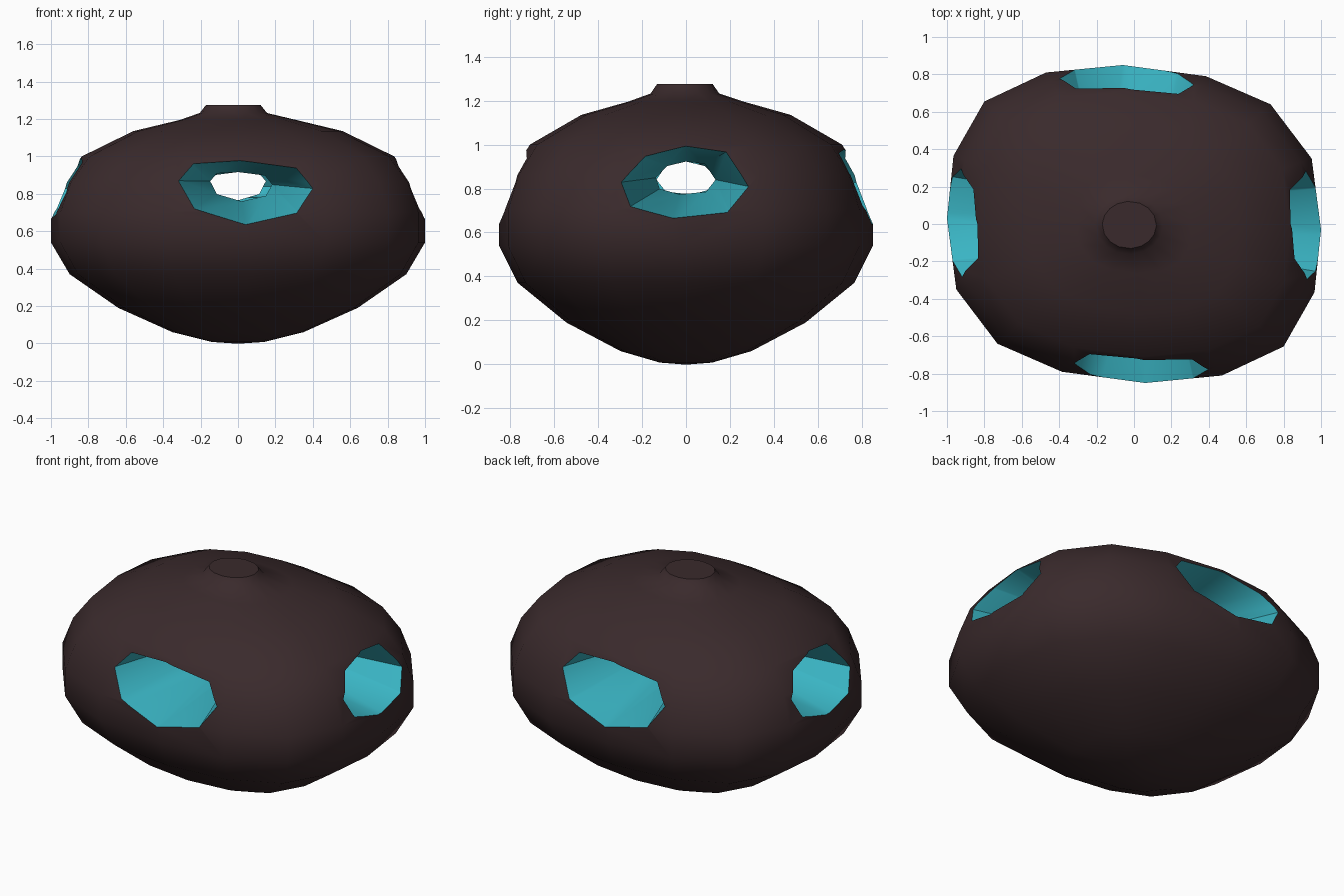
import bpy, bmesh, math
from mathutils import Matrix

if "Cube" in bpy.data.objects:
    bpy.data.objects.remove(bpy.data.objects["Cube"])


def material(name, rgb):
    m = bpy.data.materials.new(name)
    m.diffuse_color = (*rgb, 1)
    m.use_nodes = True
    m.node_tree.nodes["Principled BSDF"].inputs["Base Color"].default_value = m.diffuse_color
    return m


MATS = [material("dark_shell", (0.042, 0.023, 0.025)),
        material("teal_lining", (0.042, 0.46, 0.55))]


def loft(name, rings, mat_index):
    """Closed skin through equal-sized rings of points."""
    bm = bmesh.new()
    loops = [[bm.verts.new(p) for p in r] for r in rings]
    n = len(rings[0])
    for a, b in zip(loops, loops[1:]):
        for i in range(n):
            j = (i + 1) % n
            bm.faces.new((a[i], a[j], b[j], b[i]))
    bm.faces.new(loops[0][::-1])
    bm.faces.new(loops[-1])
    bmesh.ops.recalc_face_normals(bm, faces=bm.faces)
    for f in bm.faces:
        f.material_index = mat_index
    me = bpy.data.meshes.new(name)
    bm.to_mesh(me)
    bm.free()
    for m in MATS:
        me.materials.append(m)
    ob = bpy.data.objects.new(name, me)
    bpy.context.collection.objects.link(ob)
    return ob


# Body: slightly twisted rounded outline scaled along a squat pod profile
half = [(1, -.03), (.95, .35), (.73, .64), (.385, .79),
        (-.06, .85), (-.47, .81), (-.8, .655), (-.965, .365)]
outline = half + [(-x, -y) for x, y in half]
profile = [(.02, 0), (.14, .008), (.35, .06), (.64, .19), (.9, .37), (1, .54),
           (1, .70), (.94, .86), (.835, 1.0), (.56, 1.135), (.31, 1.195)]
rings = [[(x * r, y * r, z) for x, y in outline] for r, z in profile]
# Small top knob, nearly round and a little off centre
for r, z in [(.18, 1.232), (.145, 1.276)]:
    ring = []
    for x, y in outline:
        a = math.atan2(y / .85, x)
        ring.append((-.025 + r * math.cos(a), -.005 + .87 * r * math.sin(a), z))
    rings.append(ring)
body = loft("pod_body", rings, 0)

# Openings: uneven octagons narrowing toward the centre
front_rim = [(-.31, .87), (-.235, .96), (.01, .975), (.30, .935),
             (.38, .83), (.31, .70), (.04, .635), (-.235, .72)]
side_rim = [(-.285, .83), (-.18, .945), (0, .99), (.18, .965),
            (.28, .81), (.19, .69), (-.06, .665), (-.25, .72)]


def cut_opening(rim, depth, angle):
    throat_a, throat_b, mouth = [], [], []
    for u, z in rim:
        iu, iz = u * .48, .84 + (z - .81) * .46
        d = depth * (1 - .6 * max(0, z - .68)) - .35 * u * u
        throat_a.append((iu, .03, iz))
        throat_b.append((iu, -.2, iz))
        k = 1.2
        mouth.append((iu + (u - iu) * k, -.2 - (d - .2) * k, iz + (z - iz) * k))
    cutter = loft("opening_cutter", [throat_a, throat_b, mouth], 1)
    cutter.data.transform(Matrix.Rotation(angle, 4, 'Z'))
    cutter.hide_render = True
    mod = body.modifiers.new("opening", 'BOOLEAN')
    mod.operation, mod.solver, mod.object = 'DIFFERENCE', 'EXACT', cutter
    bpy.context.view_layer.objects.active = body
    bpy.ops.object.modifier_apply(modifier=mod.name)
    bpy.data.objects.remove(cutter)


for turn in (0, math.pi):
    cut_opening(front_rim, .85, turn)
    cut_opening(side_rim, 1.0, turn + math.pi / 2)

# Smooth shading with crisp opening edges
bpy.ops.object.select_all(action='DESELECT')
body.select_set(True)
bpy.context.view_layer.objects.active = body
bpy.ops.object.shade_smooth_by_angle(angle=math.radians(50))
